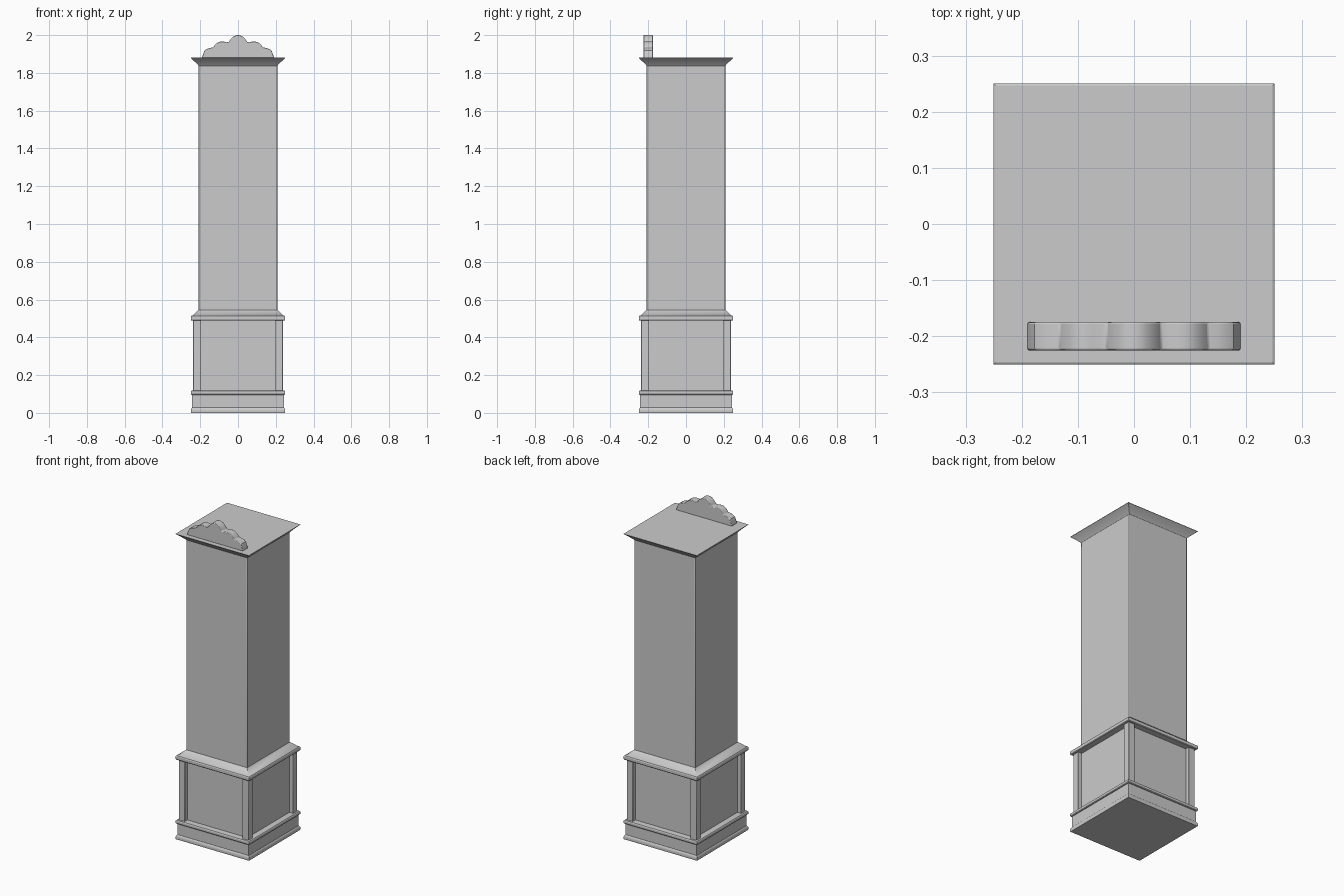
import bpy, bmesh
from math import radians

if "Cube" in bpy.data.objects:
    bpy.data.objects.remove(bpy.data.objects["Cube"])


def finish(name, bm, bevel=0.0, segments=2):
    bmesh.ops.recalc_face_normals(bm, faces=bm.faces)
    mesh = bpy.data.meshes.new(name)
    bm.to_mesh(mesh)
    bm.free()
    ob = bpy.data.objects.new(name, mesh)
    bpy.context.collection.objects.link(ob)
    if bevel:
        mod = ob.modifiers.new("soft_edges", "BEVEL")
        mod.width, mod.segments = bevel, segments
        mod.limit_method = "ANGLE"
        mod.angle_limit = radians(40)
    bpy.ops.object.select_all(action="DESELECT")
    ob.select_set(True)
    bpy.context.view_layer.objects.active = ob
    bpy.ops.object.shade_smooth_by_angle(angle=radians(30))
    return ob


def square_loft(name, profile, bevel=0.0, center=(0, 0)):
    """Sweep a (half width, z) profile around a square with mitred corners."""
    bm = bmesh.new()
    rings = [[bm.verts.new((center[0] + sx * h, center[1] + sy * h, z))
              for sx, sy in ((-1, -1), (1, -1), (1, 1), (-1, 1))]
             for h, z in profile]
    for a, b in zip(rings, rings[1:]):
        for i in range(4):
            j = (i + 1) % 4
            bm.faces.new((a[i], a[j], b[j], b[i]))
    bm.faces.new(rings[0][::-1])
    bm.faces.new(rings[-1])
    return finish(name, bm, bevel)


# Plinth with moulded foot and top lip
square_loft("plinth", [(.249, 0), (.25, .004), (.25, .016), (.247, .023),
                       (.243, .028), (.243, .095), (.247, .096), (.25, .1),
                       (.25, .112), (.247, .117), (.235, .119)])

# Recessed pedestal panels and corner posts
square_loft("pedestal_panels", [(.213, .11), (.213, .5)])
for sx in (-1, 1):
    for sy in (-1, 1):
        square_loft("corner_post", [(.0215, .11), (.0215, .495)], .003,
                    (sx * .2165, sy * .2165))

# Waist moulding sloping in to the shaft
square_loft("waist_moulding", [(.235, .488), (.247, .489), (.25, .493),
                               (.25, .509), (.247, .514), (.239, .517),
                               (.208, .546)])

# Tall plain shaft
square_loft("shaft", [(.208, .5), (.208, 1.85)], .004)

# Flared crown
square_loft("crown", [(.207, 1.835), (.21, 1.84), (.23, 1.86), (.246, 1.874),
                      (.25, 1.877), (.25, 1.879), (.247, 1.881)])

# Scalloped crest: half profile from the outer foot to the centre, mirrored
half = [(.19, 1.879), (.189, 1.888), (.177, 1.919), (.165, 1.927), (.15, 1.932),
        (.132, 1.935), (.124, 1.946), (.114, 1.956), (.102, 1.963), (.09, 1.966),
        (.075, 1.966), (.06, 1.962), (.048, 1.964), (.042, 1.974),
        (.033, 1.985), (.022, 1.994), (.011, 1.999), (0, 2.0)]
outline = half + [(-x, z) for x, z in half[-2::-1]]
bm = bmesh.new()
face = bm.faces.new([bm.verts.new((x, -.225, z)) for x, z in outline])
ext = bmesh.ops.extrude_face_region(bm, geom=[face])
bmesh.ops.translate(bm, vec=(0, .05, 0),
                    verts=[v for v in ext["geom"] if isinstance(v, bmesh.types.BMVert)])
finish("scalloped_crest", bm, .003)
